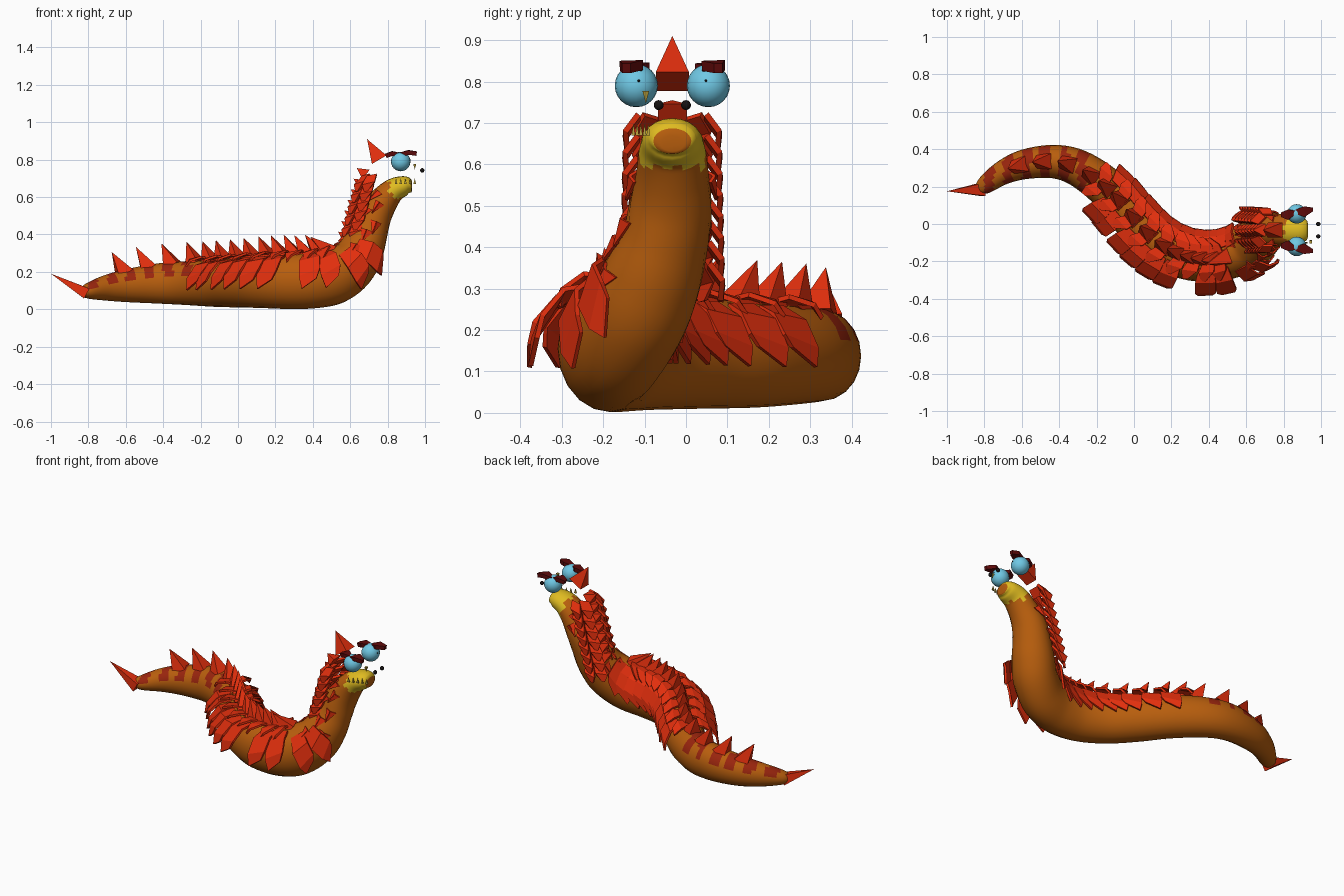
import bpy, bmesh, math
from mathutils import Vector as V

if "Cube" in bpy.data.objects:
    bpy.data.objects.remove(bpy.data.objects["Cube"])


def mat(name, r, g, b):
    m = bpy.data.materials.new(name)
    m.diffuse_color = (r, g, b, 1)
    m.use_nodes = True
    m.node_tree.nodes["Principled BSDF"].inputs["Base Color"].default_value = m.diffuse_color
    return m


ORANGE = mat("body_orange", .48, .112, .004)
RED = mat("scale_red", .76, .028, .004)
STRIPE = mat("stripe_red", .32, .018, .004)
MAROON = mat("brow_maroon", .11, .003, .003)
YELLOW = mat("muzzle_yellow", .74, .50, .015)
BLUE = mat("eye_blue", .16, .58, .78)
TOOTH = mat("tooth_ochre", .45, .32, .04)
BLACK = mat("black", .008, .006, .006)


def finish(name, bm, mats, smooth=False):
    bmesh.ops.recalc_face_normals(bm, faces=bm.faces)
    me = bpy.data.meshes.new(name)
    bm.to_mesh(me)
    bm.free()
    for m in mats:
        me.materials.append(m)
    ob = bpy.data.objects.new(name, me)
    bpy.context.collection.objects.link(ob)
    if smooth:
        for p in me.polygons:
            p.use_smooth = True
    return ob


# spine stations: x, y, z, half width, half height
STATIONS = [
    (-.835, .175, .095, .02, .02), (-.80, .205, .098, .047, .042),
    (-.70, .275, .115, .065, .07), (-.58, .32, .127, .08, .09),
    (-.42, .333, .138, .09, .108), (-.28, .29, .14, .10, .117),
    (-.12, .17, .14, .11, .127), (0, .03, .143, .118, .133),
    (.12, -.09, .147, .122, .14), (.26, -.165, .15, .125, .148),
    (.40, -.185, .155, .125, .15), (.52, -.165, .18, .125, .15),
    (.615, -.12, .245, .125, .135), (.665, -.08, .33, .12, .118),
    (.70, -.05, .42, .108, .10), (.73, -.037, .50, .10, .092),
    (.775, -.033, .575, .088, .08), (.83, -.033, .635, .08, .065),
    (.89, -.033, .660, .07, .053), (.92, -.033, .662, .056, .038)]


def catmull(a, b, c, d, t):
    return [.5 * (2*q + (r-p)*t + (2*p-5*q+4*r-s)*t*t + (3*q-p-3*r+s)*t**3)
            for p, q, r, s in zip(a, b, c, d)]


SUB = 6
S = []
n = len(STATIONS)
for i in range(n - 1):
    q = [STATIONS[min(max(i + k, 0), n - 1)] for k in (-1, 0, 1, 2)]
    S += [catmull(*q, j / SUB) for j in range(SUB)]
S.append(list(STATIONS[-1]))


def frame(i):
    a, b = S[max(i - 2, 0)], S[min(i + 2, len(S) - 1)]
    t = (V(b[:3]) - V(a[:3])).normalized()
    side = V((-t.y, t.x, 0)).normalized()
    return V(S[i][:3]), t, side, t.cross(side)


def station(x):
    return min(range(len(S)), key=lambda i: abs(S[i][0] - x))


def surface(i, ang, lift=0):
    # point on the skin, angle measured from the back ridge
    p, t, side, up = frame(i)
    return (p + side * (S[i][3] + lift) * math.sin(ang)
            + up * (S[i][4] + lift) * math.cos(ang))


# body with striped tail, yellow muzzle and orange mouth
N = 20
bm = bmesh.new()
rings = [[bm.verts.new(surface(i, 2 * math.pi * k / N)) for k in range(N)]
         for i in range(len(S))]
for dx, dz, sc in ((.008, -.006, .82), (.010, -.012, .5)):
    c = V(S[-1][:3])
    rings.append([bm.verts.new(c + (v.co - c) * sc + V((dx, 0, dz))) for v in rings[len(S) - 1]])
for i in range(len(rings) - 1):
    for k in range(N):
        f = bm.faces.new((rings[i][k], rings[i][(k + 1) % N],
                          rings[i + 1][(k + 1) % N], rings[i + 1][k]))
        c = f.calc_center_median()
        ang = min(k + .5, N - k - .5) * 360 / N
        if i >= len(S):
            f.material_index = 0
        elif c.x > .80 + .012 * (k % 3) and c.z > .59 + .008 * (k % 2):
            f.material_index = 1
        elif -.80 < c.x < -.2 and ang < 66 and (c.x + .80) % .1 < .052:
            f.material_index = 2
bm.faces.new(rings[0])
bm.faces.new(rings[-1])
finish("body", bm, [ORANGE, YELLOW, STRIPE], True)


def spike(bm, base, apex, side, w, d):
    # four-sided pyramid
    axis = (apex - base).normalized()
    side = (side - axis * side.dot(axis)).normalized()
    other = axis.cross(side)
    vs = [bm.verts.new(base + side * a * w + other * b * d)
          for a, b in ((1, 1), (-1, 1), (-1, -1), (1, -1))]
    top = bm.verts.new(apex)
    bm.faces.new(vs)
    for k in range(4):
        bm.faces.new((vs[k], vs[(k + 1) % 4], top))


def scale_plate(bm, rows):
    # rows of vertex pairs bridged into a bent plate
    vs = [[bm.verts.new(p) for p in r] for r in rows]
    for a, b in zip(vs, vs[1:]):
        bm.faces.new((a[0], a[1], b[1], b[0]))


def thicken(ob, th):
    m = ob.modifiers.new("thickness", 'SOLIDIFY')
    m.thickness = th
    m.offset = 0


# ridge spikes along the back
bm = bmesh.new()
for x in [-.61, -.48, -.355, -.23] + [-.15 + .076 * k for k in range(10)]:
    i = station(x)
    p, t, side, up = frame(i)
    b = surface(i, 0, -.02)
    spike(bm, b, b + up * .12 - t * .06, side, .042, .042)
finish("back_spikes", bm, [RED])

# neck ridge spikes, head crest and tail tip
Y = V((0, 1, 0))
bm = bmesh.new()
for k in range(7):
    f = k / 6
    b = V((.585 + .10 * f, -.04 + .007 * f, .38 + .34 * f))
    spike(bm, b, b + V((-.05, 0, .035)), Y, .035, .032)
finish("neck_spikes", bm, [RED])
bm = bmesh.new()
spike(bm, V((.755, -.033, .80)), V((.69, -.033, .91)), Y, .04, .045)
finish("head_crest", bm, [RED])
bm = bmesh.new()
spike(bm, V((-.81, .185, .085)), V((-1, .175, .19)), Y, .035, .03)
finish("tail_tip", bm, [RED])


def body_plates(name, xs, sides, angles, lifts, widths, shift, th):
    bm = bmesh.new()
    for x in xs:
        i = station(x)
        t, up = frame(i)[1], frame(i)[3]
        for s in sides:
            rows = []
            for k, (a, l, w) in enumerate(zip(angles, lifts, widths)):
                c = surface(i, s * math.radians(a), l) - t * shift * k
                tilt = t * w + up * (.008 * k)
                rows.append((c - tilt, c + tilt))
            scale_plate(bm, rows)
    thicken(finish(name, bm, [RED]), th)


# broad flank plates, splayed on the outer bend and flatter on the other side
WIDE = (.04, .056, .058, .042)
body_plates("right_flank_plates", [-.10, -.035, .03, .10, .17, .24, .40, .49], (-1,),
            (25, 52, 78, 94), (0, .035, .06, .068), WIDE, .008, .012)
body_plates("left_flank_plates", [-.12, -.06, .01, .08, .15, .24, .33, .43, .52, .60], (1,),
            (25, 52, 78, 92), (0, .018, .025, .025), WIDE, .008, .012)
body_plates("shoulder_plates", [.58, .645], (-1,), (40, 72, 98, 112), (0, .03, .04, .04),
            WIDE, .008, .012)
body_plates("upper_scales", [-.17 + .085 * k for k in range(9)], (1, -1), (6, 28, 48),
            (.005, .026, .032), (.03, .042, .015), .02, .012)

# triangular scales lying on the neck
bm = bmesh.new()
for x, a in ((.645, 40), (.665, 75), (.69, 45), (.715, 78), (.74, 48), (.765, 80), (.79, 50)):
    i = station(x)
    t = frame(i)[1]
    for s in (1, -1):
        a0, a1, a2 = (s * math.radians(a + d) for d in (-18, 0, 18))
        tip = surface(i, a1, .02) - t * .07
        scale_plate(bm, [(surface(i, a0, .002), surface(i, a1, .014)),
                         (tip - t * .002, tip)])
        scale_plate(bm, [(surface(i, a1, .014), surface(i, a2, .002)),
                         (tip, tip - t * .002)])
thicken(finish("neck_scales", bm, [RED]), .008)


def frill(name, count, x0, dy, u, out):
    # overlapping scales hanging down along the nape, mirrored
    bm = bmesh.new()
    for s in (1, -1):
        uu, oo = V((u[0], s * u[1], .2)), V((out[0], s * out[1], 0))
        for k in range(count):
            f = k / (count - 1)
            c = V((x0 - .10 * f, -.033 + s * (dy + .008 * f), .715 - .36 * f))
            rows = []
            for a, b, o, dz in ((-.03, .03, -.018, 0), (-.042, .034, .013, -.042),
                                (-.012, .008, .008, -.085)):
                q = c + oo * o + V((dz * .35, 0, dz))
                rows.append((q + uu * a, q + uu * b))
            scale_plate(bm, rows)
    thicken(finish(name, bm, [RED]), .014)


frill("outer_neck_frill", 8, .715, .1, (.9, 0), (0, 1))
frill("inner_neck_frill", 7, .675, .062, (.65, .65), (-.7, .7))


def ball(name, c, r, material, seg=20):
    bm = bmesh.new()
    bmesh.ops.create_uvsphere(bm, u_segments=seg, v_segments=seg // 2 + 2, radius=r)
    bmesh.ops.translate(bm, vec=c, verts=bm.verts)
    finish(name, bm, [material], True)


# eyes, pupils, nostrils and brows
for s, word in ((-1, "right"), (1, "left")):
    e = V((.87, -.033 + s * .087, .79))
    ball(word + "_eye", e, .052, BLUE)
    ball(word + "_pupil", e + V((.05, -s * .006, .012)), .003, BLACK, 8)
    ball(word + "_nostril", V((.985, -.033 + s * .033, .743)), .012, BLACK, 10)
    bm = bmesh.new()
    for x0, x1, y0, z in ((.79, .86, -.004, .826), (.868, .955, .012, .832)):
        m = (x0 + x1) / 2
        y = e.y + s * y0
        scale_plate(bm, [(V((x0, y - .012, z - .006)), V((x0, y + .012, z - .006))),
                         (V((m, y - .028, z + .006)), V((m, y + .028, z + .008))),
                         (V((x1, y - .01 + s * .012, z)), V((x1, y + .01 + s * .012, z)))])
    thicken(finish(word + "_brow", bm, [MAROON]), .024)

# teeth along one lip and one hanging fang
bm = bmesh.new()
for k in range(5):
    b = V((.845 + .025 * k, -.127 + .009 * k, .67))
    spike(bm, b, b + V((0, 0, .03)), Y, .0045, .007)
b = V((.945, -.097, .777))
spike(bm, b, b - V((0, 0, .03)), Y, .008, .008)
finish("teeth", bm, [TOOTH])
